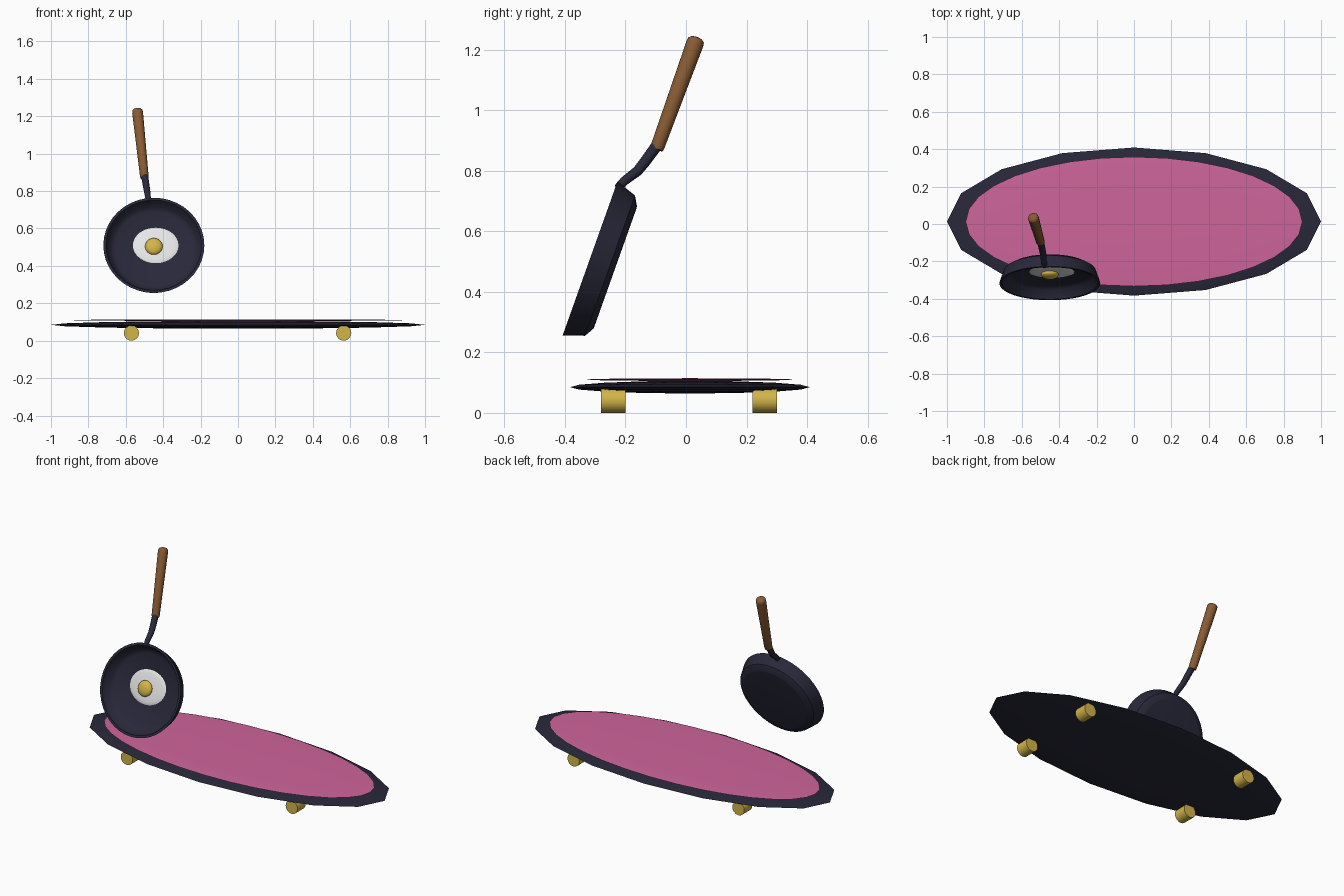
import bpy, bmesh, math
from mathutils import Matrix, Vector

if "Cube" in bpy.data.objects:
    bpy.data.objects.remove(bpy.data.objects["Cube"])


def mat(name, r, g, b):
    m = bpy.data.materials.new(name)
    m.diffuse_color = (r, g, b, 1)
    m.use_nodes = True
    m.node_tree.nodes["Principled BSDF"].inputs["Base Color"].default_value = m.diffuse_color
    return m


NAVY = mat("dark navy", 0.021, 0.021, 0.042)
PINK = mat("pink", 0.62, 0.13, 0.33)
GOLD = mat("yellow", 0.65, 0.46, 0.065)
WOOD = mat("brown wood", 0.25, 0.105, 0.033)
WHITE = mat("egg white", 0.82, 0.82, 0.82)


def finish(name, bm, material, matrix=Matrix(), angle=40):
    bmesh.ops.recalc_face_normals(bm, faces=bm.faces)
    me = bpy.data.meshes.new(name)
    bm.to_mesh(me)
    bm.free()
    ob = bpy.data.objects.new(name, me)
    bpy.context.collection.objects.link(ob)
    me.materials.append(material)
    ob.matrix_world = matrix
    bpy.ops.object.select_all(action='DESELECT')
    ob.select_set(True)
    bpy.context.view_layer.objects.active = ob
    bpy.ops.object.shade_smooth_by_angle(angle=math.radians(angle))
    return ob


def ellipsoid(name, centre, radii, material, segs, rings, frame=Matrix()):
    bm = bmesh.new()
    bmesh.ops.create_uvsphere(bm, u_segments=segs, v_segments=rings, radius=1)
    bmesh.ops.scale(bm, vec=radii, verts=bm.verts)
    bmesh.ops.translate(bm, vec=centre, verts=bm.verts)
    return finish(name, bm, material, frame)


def lathe(name, profile, segs, material, matrix):
    """Closed surface from (radius, height) points; both ends are capped."""
    bm = bmesh.new()
    rings = [[bm.verts.new((r * math.cos(2 * math.pi * i / segs),
                            r * math.sin(2 * math.pi * i / segs), z))
              for i in range(segs)] for r, z in profile]
    for a, b in zip(rings, rings[1:]):
        for i in range(segs):
            j = (i + 1) % segs
            bm.faces.new((a[i], a[j], b[j], b[i]))
    bm.faces.new(rings[0])
    bm.faces.new(rings[-1])
    return finish(name, bm, material, matrix)


def tube(name, points, segs, material):
    """Round bar through (position, radius) points."""
    bm = bmesh.new()
    pts = [Vector(p) for p, _ in points]
    rings = []
    for k, (p, (_, r)) in enumerate(zip(pts, points)):
        d = pts[min(k + 1, len(pts) - 1)] - pts[max(k - 1, 0)]
        side = d.cross(Vector((1, 0, 0))).normalized()
        up = side.cross(d).normalized()
        rings.append([bm.verts.new(p + r * (side * math.cos(t) + up * math.sin(t)))
                      for t in (2 * math.pi * i / segs for i in range(segs))])
    for a, b in zip(rings, rings[1:]):
        for i in range(segs):
            j = (i + 1) % segs
            bm.faces.new((a[i], a[j], b[j], b[i]))
    bm.faces.new(rings[0])
    bm.faces.new(rings[-1])
    return finish(name, bm, material)


# Board: flattened sphere with a thin pink plate on top
ellipsoid("board", (0, 0.013, 0.085), (1, 0.396, 0.021), NAVY, 16, 8)
ellipsoid("board_grip", (0, 0.013, 0.11), (0.9, 0.346, 0.0045), PINK, 32, 8)

# Four wheels with axles along y
for x, xn in ((-0.57, "left"), (0.565, "right")):
    for y, yn in ((-0.24, "front"), (0.26, "back")):
        m = Matrix.Translation((x, y, 0.041)) @ Matrix.Rotation(math.pi / 2, 4, 'X')
        lathe(f"wheel_{yn}_{xn}", [(0.041, -0.04), (0.041, 0.04)], 16, GOLD, m)

# Tilted pan: bowl opens towards local +z
pan = Matrix.Translation((-0.45, -0.317, 0.51)) @ Matrix.Rotation(math.radians(70.4), 4, 'X')
lathe("pan_bowl", [(0.205, -0.089), (0.215, -0.088), (0.246, -0.070), (0.270, 0),
                   (0.256, 0), (0.234, -0.048), (0.21, -0.062)], 40, NAVY, pan)

# Fried egg
ellipsoid("egg_white", (0.01, 0.02, -0.058), (0.122, 0.101, 0.008), WHITE, 32, 10, pan)
ellipsoid("egg_yolk", (0, 0.01, -0.045), (0.047, 0.047, 0.022), GOLD, 24, 12, pan)

# Bent metal neck and wooden handle
tube("handle_neck", [((-0.477, -0.225, 0.742), 0.014), ((-0.481, -0.205, 0.765), 0.015),
                     ((-0.486, -0.160, 0.799), 0.017), ((-0.491, -0.135, 0.830), 0.018),
                     ((-0.500, -0.095, 0.885), 0.019)], 16, NAVY)
low, high = Vector((-0.500, -0.097, 0.871)), Vector((-0.539, 0.037, 1.241))
grip = [(0, 0.021), (0.02, 0.023), (0.35, 0.025), (0.94, 0.029), (0.975, 0.027),
        (0.993, 0.019), (1, 0.008)]
tube("handle_grip", [(low.lerp(high, t), r) for t, r in grip], 20, WOOD)
